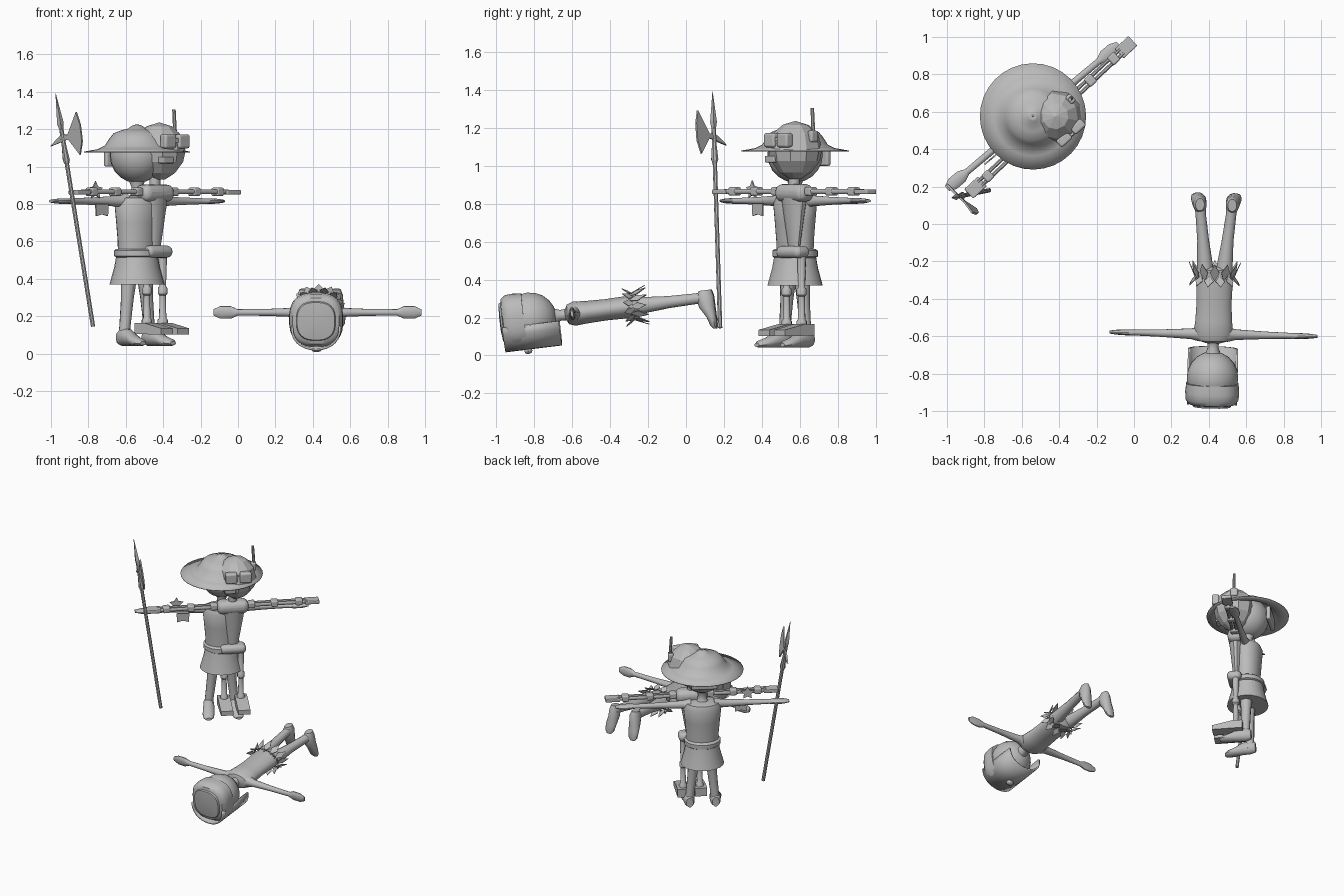
import bpy, bmesh, math
from mathutils import Matrix, Vector

if "Cube" in bpy.data.objects:
    bpy.data.objects.remove(bpy.data.objects["Cube"])

grey = bpy.data.materials.new("light grey")
grey.diffuse_color = (0.5, 0.5, 0.5, 1)
grey.use_nodes = True
grey.node_tree.nodes["Principled BSDF"].inputs["Base Color"].default_value = grey.diffuse_color


def add(name, verts, faces, M, smooth=True):
    me = bpy.data.meshes.new(name)
    me.from_pydata([M @ Vector(v) for v in verts], [], faces)
    bm = bmesh.new()
    bm.from_mesh(me)
    bmesh.ops.recalc_face_normals(bm, faces=bm.faces)
    bm.to_mesh(me)
    bm.free()
    me.materials.append(grey)
    ob = bpy.data.objects.new(name, me)
    bpy.context.collection.objects.link(ob)
    if smooth:
        bpy.ops.object.select_all(action='DESELECT')
        ob.select_set(True)
        bpy.context.view_layer.objects.active = ob
        bpy.ops.object.shade_smooth_by_angle(angle=math.radians(40))
    return ob


def loft(name, axis, rings, M, n=16, power=1.0, caps=True, smooth=True):
    """Skin rings (x, y, z, ra, rb); each ring lies square to the axis."""
    verts, faces = [], []
    for x, y, z, ra, rb in rings:
        for i in range(n):
            t = 2 * math.pi * (i + 0.5) / n
            c, s = math.cos(t), math.sin(t)
            a = ra * math.copysign(abs(c) ** power, c)
            b = rb * math.copysign(abs(s) ** power, s)
            verts.append({'X': (x, y + a, z + b), 'Y': (x + a, y, z + b),
                          'Z': (x + a, y + b, z)}[axis])
    for k in range(len(rings) - 1):
        for i in range(n):
            j = (i + 1) % n
            faces.append((k * n + i, k * n + j, k * n + n + j, k * n + n + i))
    if caps:
        faces.append(tuple(range(n)))
        faces.append(tuple(range(len(verts) - n, len(verts))))
    return add(name, verts, faces, M, smooth)


def lathe(name, profile, M, c=(0, 0), squash=1.0, **kw):
    return loft(name, 'Z', [(c[0], c[1], z, r, r * squash) for r, z in profile], M, **kw)


def box(name, c, s, M, bevel=0):
    v = [(c[0] + i * s[0] / 2, c[1] + j * s[1] / 2, c[2] + k * s[2] / 2)
         for i in (-1, 1) for j in (-1, 1) for k in (-1, 1)]
    f = [(0, 1, 3, 2), (4, 6, 7, 5), (0, 4, 5, 1), (2, 3, 7, 6), (0, 2, 6, 4), (1, 5, 7, 3)]
    ob = add(name, v, f, M, bevel > 0)
    if bevel:
        b = ob.modifiers.new("rounding", 'BEVEL')
        b.width, b.segments = bevel, 4
    return ob


def plate(name, pts, y, thick, M):
    """Extrude an x-z outline along y."""
    n = len(pts)
    v = [(x, y + d, z) for d in (-thick / 2, thick / 2) for x, z in pts]
    f = [tuple(range(n)), tuple(range(n, 2 * n))]
    f += [(i, (i + 1) % n, n + (i + 1) % n, n + i) for i in range(n)]
    return add(name, v, f, M, False)


def ball(name, c, r, M, n=20, k=10):
    rings = []
    for i in range(k + 1):
        t = math.pi * (0.02 + 0.96 * i / k)
        rings.append((c[0], c[1], c[2] - r[2] * math.cos(t), r[0] * math.sin(t), r[1] * math.sin(t)))
    return loft(name, 'Z', rings, M, n)


def body(tag, M, reach):
    """Head, neck, arms, legs and feet shared by both soft figures."""
    ball(tag + "_head", (0, 0, 1.02), (0.145, 0.148, 0.148), M)
    lathe(tag + "_neck", [(0.06, 0.78), (0.034, 0.81), (0.03, 0.85), (0.05, 0.9)], M)
    for s, side in ((-1, "right"), (1, "left")):
        loft(f"{tag}_{side}_arm", 'X', [(s * x * reach, 0, 0.775, a, b) for x, a, b in (
            (0.08, 0.045, 0.042), (0.13, 0.026, 0.03), (0.3, 0.019, 0.021), (0.46, 0.018, 0.016),
            (0.5, 0.036, 0.016), (0.56, 0.036, 0.013), (0.6, 0.018, 0.008))], M, 12)
        loft(f"{tag}_{side}_leg", 'Z', [(s * x, 0, z, r, r) for x, z, r in (
            (0.05, 0.44, 0.05), (0.068, 0.25, 0.034), (0.085, 0.1, 0.03), (0.09, 0.03, 0.035))], M, 12)
        loft(f"{tag}_{side}_foot", 'Y', [(s * x, y, z, a, b) for x, y, z, a, b in (
            (0.09, 0.04, 0.045, 0.025, 0.035), (0.09, 0.01, 0.05, 0.037, 0.05),
            (0.093, -0.05, 0.045, 0.04, 0.045), (0.1, -0.11, 0.027, 0.042, 0.027),
            (0.103, -0.155, 0.02, 0.036, 0.02), (0.105, -0.175, 0.015, 0.02, 0.01))], M, 12)


def frame(loc, deg):
    return Matrix.Translation(loc) @ Matrix.Rotation(math.radians(deg), 4, 'Z')


# Hatted guard: body, tunic, belt, skirt, hat
G = frame((-0.54, 0.575, 0), 40)
body("guard", G @ Matrix.Translation((0, 0, 0.04)), 1.0)
lathe("guard_tunic", [(0.05, 0.845), (0.115, 0.832), (0.132, 0.8), (0.122, 0.7), (0.113, 0.6), (0.112, 0.5)],
      G, squash=0.78, n=24)
lathe("guard_belt", [(0.115, 0.515), (0.126, 0.522), (0.126, 0.552), (0.115, 0.56)], G, squash=0.92, n=24)
lathe("guard_skirt", [(0.112, 0.53), (0.125, 0.46), (0.15, 0.37)], G, squash=0.95, n=24)
hat = lathe("guard_hat", [(0.284, 1.08), (0.21, 1.093), (0.172, 1.112), (0.148, 1.15), (0.125, 1.178),
            (0.08, 1.195), (0.048, 1.203), (0.025, 1.22), (0.003, 1.226)], G, n=32, caps=False)
hat.modifiers.new("thickness", 'SOLIDIFY').thickness = 0.005
box("guard_neck_flap", (0, 0.158, 1.05), (0.18, 0.03, 0.1), G, 0.01)

# Star badge and pennant hung on the guard's arm
star = [(-0.315 + r * math.sin(i * math.pi / 5), 0.872 + r * math.cos(i * math.pi / 5))
        for i in range(10) for r in ((0.05, 0.026)[i % 2],)]
plate("star_badge", star, -0.03, 0.008, G)
plate("badge_pennant", [(-0.315, 0.8), (-0.225, 0.8), (-0.23, 0.735), (-0.27, 0.745), (-0.31, 0.735)],
      -0.03, 0.008, G)

# Halberd, tilted beside the guard's hand
base, tip = Vector((-0.775, 0.18, 0.145)), Vector((-0.975, 0.14, 1.39))
up = (tip - base).normalized()
fwd = Vector((0.75, -0.66, 0))
fwd = (fwd - up * fwd.dot(up)).normalized()
H = Matrix.Translation(base) @ Matrix((fwd, up.cross(fwd), up)).transposed().to_4x4()
lathe("halberd_shaft", [(0.012, 0), (0.012, 0.9)], H, n=8)
lathe("halberd_socket", [(0.012, 0.88), (0.02, 0.9), (0.013, 0.98), (0.012, 1.07)], H, n=8)
lathe("halberd_point", [(0.009, 1.05), (0.018, 1.1), (0.001, 1.262)], H, n=4, smooth=False)
plate("halberd_blade", [(0, 1.04), (0.04, 1.035), (0.125, 1.15), (0.14, 1.08), (0.135, 0.99),
      (0.105, 0.92), (0.04, 1.01), (0, 1.005)], 0, 0.01, H)
plate("halberd_spike", [(0, 1.04), (-0.04, 1.02), (-0.095, 0.985), (-0.04, 0.995), (0, 1.005)], 0, 0.012, H)

# Robot: head, goggles, antenna
R = frame((-0.445, 0.57, 0), 43)
hc = (0.022, -0.012)
lathe("robot_head", [(0.03, 0.93), (0.085, 0.965), (0.13, 1.025), (0.143, 1.085), (0.122, 1.165),
      (0.07, 1.215), (0.004, 1.235)], R, hc, n=10, smooth=False)
lathe("robot_neck", [(0.03, 0.88), (0.03, 0.95)], R, n=10)
for s, side in ((-1, "right"), (1, "left")):
    box(f"robot_{side}_goggle", (hc[0] + s * 0.05, -0.135, 1.135), (0.08, 0.05, 0.075), R, 0.012)
box("robot_goggle_bridge", (hc[0], -0.14, 1.14), (0.04, 0.02, 0.02), R)
box("robot_mouthpiece", (-0.035, -0.125, 1.035), (0.075, 0.045, 0.035), R, 0.006)
box("robot_earpiece", (0.145, 0.0, 1.155), (0.035, 0.05, 0.06), R, 0.01)
loft("robot_antenna", 'Z', [(0.15, 0, 1.15, 0.011, 0.011), (0.14, 0, 1.305, 0.01, 0.01)], R, 8)

# Robot torso
box("robot_chest", (0, 0, 0.857), (0.22, 0.11, 0.094), R, 0.04)
lathe("robot_waist", [(0.035, 0.55), (0.085, 0.83)], R, squash=0.6, n=12)
box("robot_pelvis", (0, -0.01, 0.545), (0.18, 0.1, 0.065), R, 0.03)

# Robot arms and legs
for s, side in ((-1, "right"), (1, "left")):
    for i, y in enumerate((-0.014, 0.014)):
        loft(f"robot_{side}_arm_rod_{i}", 'X', [(s * x, y, 0.865, 0.011, 0.014) for x in (0.08, 0.52)], R, 8)
    for i, x in enumerate((0.13, 0.29, 0.46)):
        box(f"robot_{side}_arm_joint_{i}", (s * x, 0, 0.865), (0.05, 0.055, 0.045), R, 0.01)
    box(f"robot_{side}_hand", (s * 0.55, 0, 0.863), (0.1, 0.07, 0.026), R, 0.006)
    lx = s * 0.058
    lathe(f"robot_{side}_leg", [(0.024, 0.53), (0.018, 0.36), (0.026, 0.35), (0.026, 0.32), (0.017, 0.31),
          (0.02, 0.19), (0.028, 0.18), (0.028, 0.15)], R, (lx, 0), n=10)
    foot = [(-0.05, 0.105), (-0.05, 0.165), (0.02, 0.165), (0.16, 0.135), (0.16, 0.102)]
    T = R @ Matrix.Translation((s * 0.06, 0, 0)) @ Matrix.Rotation(-math.pi / 2, 4, 'Z')
    plate(f"robot_{side}_foot", foot, 0, 0.085, T)

# Lying figure, face down, head toward the front
L = (Matrix.Translation((0.44, 0.149, 0.311)) @ Matrix.Rotation(math.radians(-1.2), 4, 'Z')
     @ Matrix.Rotation(math.radians(97), 4, 'X') @ Matrix.Scale(0.96, 4))
body("lying", L, 0.965)
lathe("lying_torso", [(0.04, 0.825), (0.09, 0.81), (0.112, 0.775), (0.103, 0.7), (0.098, 0.6), (0.104, 0.45),
      (0.1, 0.41), (0.06, 0.395)], L, squash=0.6, n=24)

# Helmet with raised band, face shield and nose button
lathe("lying_helmet", [(0.146, 1.05), (0.151, 1.1), (0.148, 1.14), (0.13, 1.165), (0.11, 1.17), (0.105, 1.18),
      (0.05, 1.186)], L, n=28, power=0.75)
steps = 14
sv = [(0.14 * math.cos(math.pi * i / steps), -0.03 - 0.135 * math.sin(math.pi * i / steps) ** 0.8, z)
      for z in (0.862, 1.175) for i in range(steps + 1)]
sf = [(i, i + 1, i + steps + 2, i + steps + 1) for i in range(steps)]
shield = add("lying_face_shield", sv, sf, L)
shield.modifiers.new("thickness", 'SOLIDIFY').thickness = 0.012
ball("lying_nose_button", (0, -0.172, 1.05), (0.03, 0.018, 0.022), L, 12, 6)

# Leaf skirt: two rows of pointed leaves around the hips
for row, (zb, drop, n) in enumerate(((0.47, 0.1, 12), (0.44, -0.06, 12))):
    lv, lf = [], []
    for i in range(n):
        t = 2 * math.pi * (i + 0.5 * row) / n
        for dt, out, z in ((0, 0.0, zb), (0.22, 0.022, zb - drop * 0.5), (0, 0.042, zb - drop),
                           (-0.22, 0.022, zb - drop * 0.5)):
            lv.append(((0.1 + out) * math.cos(t + dt), (0.064 + out) * math.sin(t + dt), z))
        lf.append(tuple(range(4 * i, 4 * i + 4)))
    add(f"lying_leaf_row_{row}", lv, lf, L, False).modifiers.new("thickness", 'SOLIDIFY').thickness = 0.004
